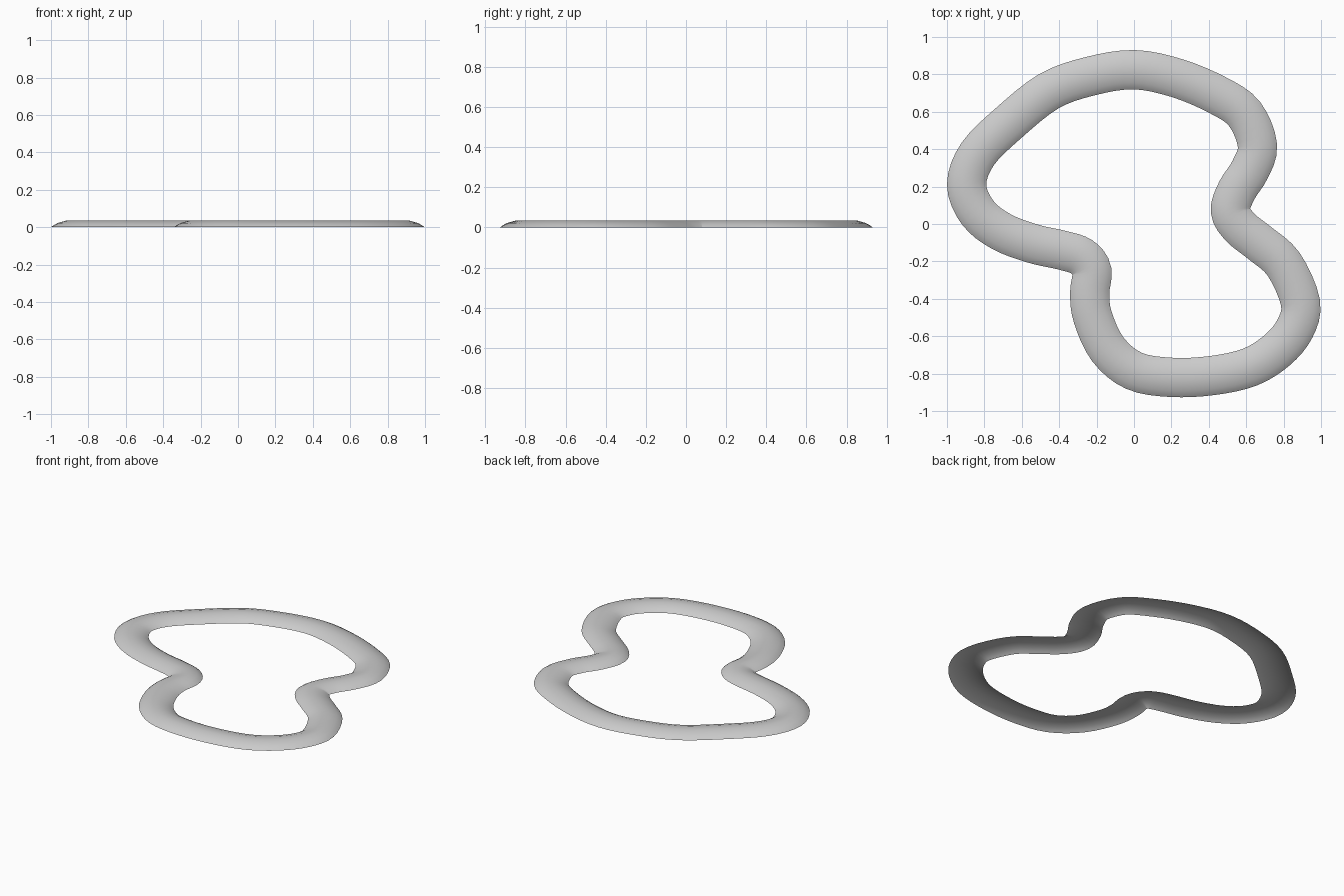
import bpy, bmesh
from mathutils import Vector

if "Cube" in bpy.data.objects:
    bpy.data.objects.remove(bpy.data.objects["Cube"])

# Centre line of the loop, clockwise seen from above
path = [Vector(p) for p in [
    (0, .825), (.23, .78), (.445, .69), (.59, .59), (.66, .42), (.62, .29),
    (.55, .18), (.515, .07), (.57, -.02), (.67, -.1), (.80, -.215), (.89, -.42),
    (.86, -.56), (.765, -.675), (.62, -.765), (.42, -.81), (.2, -.82),
    (0, -.785), (-.14, -.67), (-.22, -.5), (-.237, -.37), (-.225, -.25),
    (-.28, -.175), (-.385, -.14), (-.54, -.105), (-.71, -.04), (-.835, .06),
    (-.895, .21), (-.835, .375), (-.67, .54), (-.455, .71), (-.235, .79)]]

# Raised cross-section: (outward offset, height)
profile = [(.105, 0), (.092, .01), (.07, .022), (.025, .035), (-.025, .035),
           (-.07, .022), (-.092, .01), (-.105, 0)]
STEPS = 4


def spline(pts, steps):
    n, out = len(pts), []
    for i in range(n):
        a, b, c, d = (pts[(i + k) % n] for k in (-1, 0, 1, 2))
        for s in range(steps):
            t = s / steps
            out.append(.5 * (2 * b + (c - a) * t + (2 * a - 5 * b + 4 * c - d) * t * t
                             + (3 * b - a - 3 * c + d) * t ** 3))
    return out


# Sweep the open section around the loop
line = spline(path, STEPS)
n = len(line)
bm = bmesh.new()
rings = []
for i, p in enumerate(line):
    t = (line[(i + 1) % n] - line[i - 1]).normalized()
    side = Vector((-t.y, t.x))
    rings.append([bm.verts.new((p.x + side.x * o, p.y + side.y * o, z)) for o, z in profile])
for i in range(n):
    r, q = rings[i], rings[(i + 1) % n]
    for j in range(len(profile) - 1):
        f = bm.faces.new((r[j], r[j + 1], q[j + 1], q[j]))
        f.normal_update()
        if f.normal.z < 0:
            f.normal_flip()
        f.smooth = True
mesh = bpy.data.meshes.new("track_loop")
bm.to_mesh(mesh)
bm.free()
track = bpy.data.objects.new("track_loop", mesh)
bpy.context.collection.objects.link(track)
